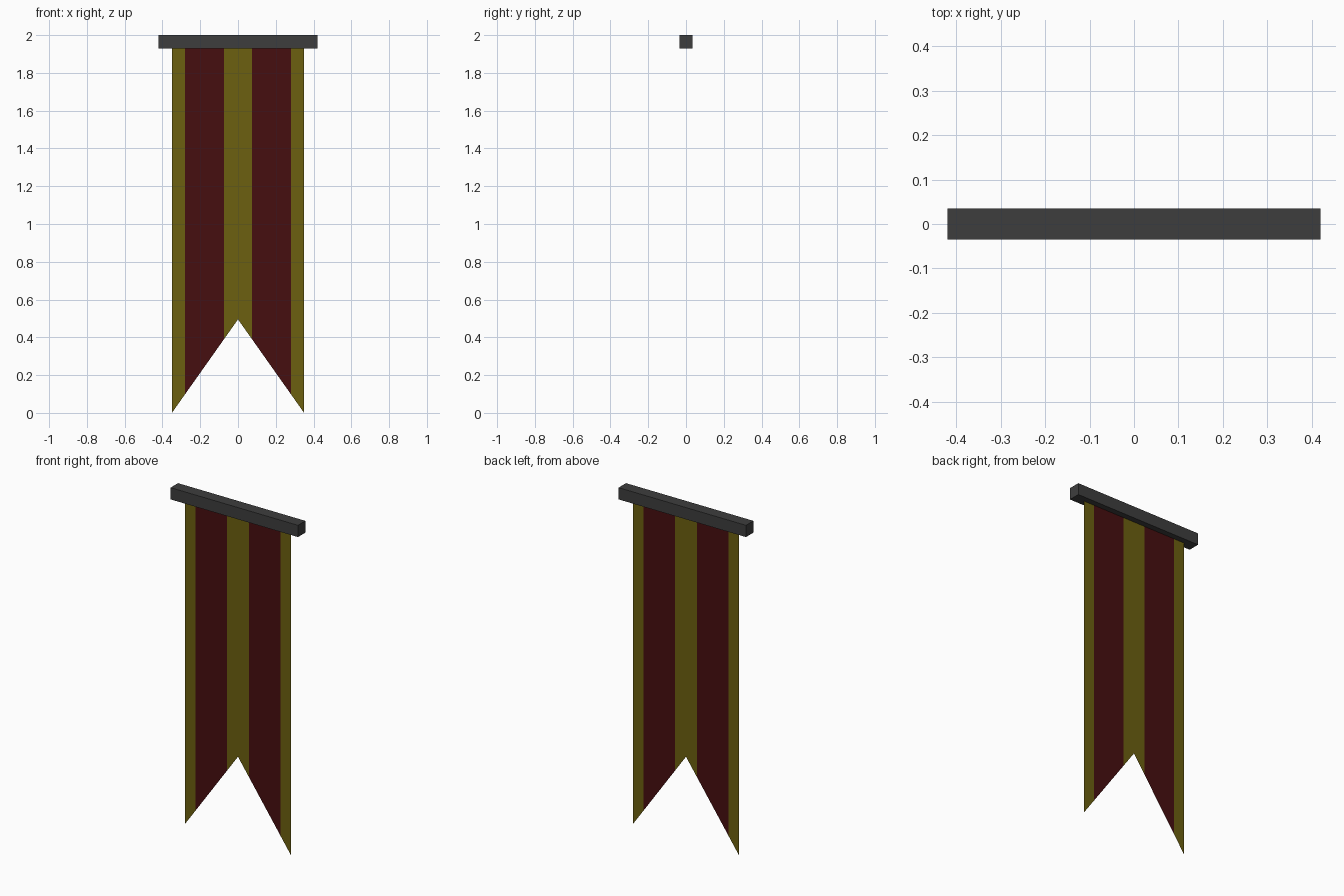
import bpy, bmesh

if "Cube" in bpy.data.objects:
    bpy.data.objects.remove(bpy.data.objects["Cube"])


def material(name, rgb):
    m = bpy.data.materials.new(name)
    m.diffuse_color = (*rgb, 1.0)
    m.use_nodes = True
    m.node_tree.nodes["Principled BSDF"].inputs["Base Color"].default_value = m.diffuse_color
    return m


gold = material("gold cloth", (0.150, 0.116, 0.005))
red = material("dark red cloth", (0.062, 0.0045, 0.005))
iron = material("dark grey rod", (0.048, 0.048, 0.048))


def add_object(name, bm, mats):
    mesh = bpy.data.meshes.new(name)
    bm.to_mesh(mesh)
    bm.free()
    for m in mats:
        mesh.materials.append(m)
    ob = bpy.data.objects.new(name, mesh)
    bpy.context.collection.objects.link(ob)
    return ob


# Square hanging rod
bm = bmesh.new()
bmesh.ops.create_cube(bm, size=1)
bmesh.ops.scale(bm, vec=(0.84, 0.07, 0.07), verts=bm.verts)
bmesh.ops.translate(bm, vec=(0, 0, 1.965), verts=bm.verts)
add_object("hanging_rod", bm, [iron])

# Swallow-tailed cloth: thin single sheet in vertical stripes
HALF, NOTCH, TOP = 0.35, 0.495, 1.94
half_xs = [0.073, 0.28, HALF]
xs = [-x for x in reversed(half_xs)] + [0.0] + half_xs
bm = bmesh.new()
low = [bm.verts.new((x, 0, NOTCH * (1 - abs(x) / HALF))) for x in xs]
high = [bm.verts.new((x, 0, TOP)) for x in xs]
for i in range(len(xs) - 1):
    f = bm.faces.new((low[i], low[i + 1], high[i + 1], high[i]))
    mid = abs(xs[i] + xs[i + 1]) / 2
    f.material_index = 1 if 0.073 < mid < 0.28 else 0  # red between gold stripes
add_object("banner_cloth", bm, [gold, red])
